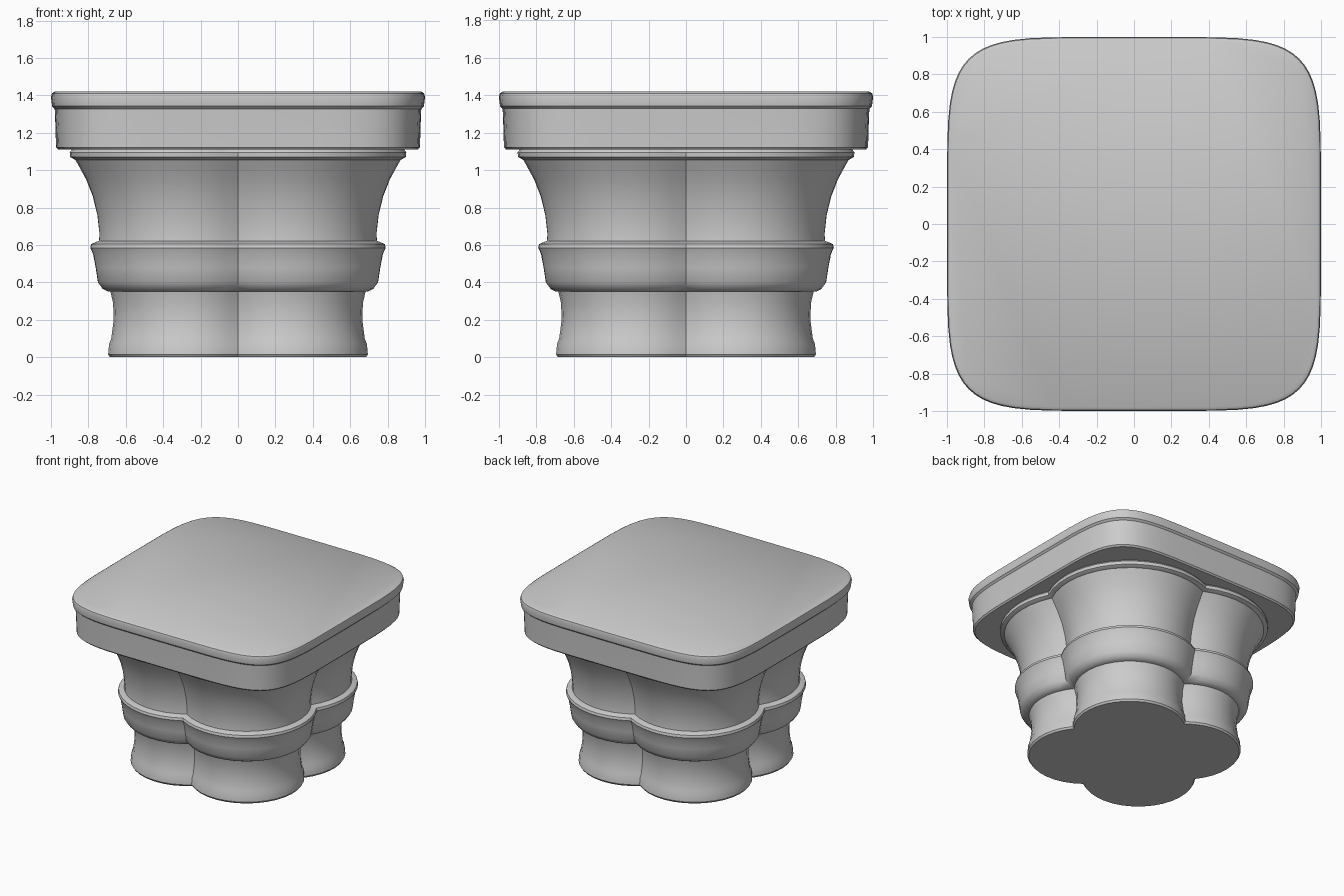
import bpy
import bmesh
import math

cube = bpy.data.objects.get("Cube")
if cube:
    bpy.data.objects.remove(cube, do_unlink=True)

stone = bpy.data.materials.new("grey_stone")
stone.use_nodes = True
GREY = (0.6, 0.6, 0.6, 1.0)
stone.diffuse_color = GREY
stone.node_tree.nodes["Principled BSDF"].inputs["Base Color"].default_value = GREY

LOBE_OFFSET = 0.266   # lobe centres sit on the diagonals


def four_lobes(extent, steps=16):
    """Outline of four merged round shafts reaching out to the given extent."""
    r = extent - LOBE_OFFSET
    end = math.acos(-LOBE_OFFSET / r)
    start = math.pi / 2 - end
    points = []
    for quarter in range(4):
        turn = quarter * math.pi / 2
        for i in range(steps):
            a = start + (end - start) * i / steps
            x = LOBE_OFFSET + r * math.cos(a)
            y = LOBE_OFFSET + r * math.sin(a)
            points.append((x * math.cos(turn) - y * math.sin(turn),
                           x * math.sin(turn) + y * math.cos(turn)))
    return points


def soft_square(extent, steps=64, power=5.6):
    """Square outline with broad rounded corners."""
    def bend(v):
        return math.copysign(abs(v) ** (2 / power), v)
    angles = [2 * math.pi * i / steps for i in range(steps)]
    return [(extent * bend(math.cos(a)), extent * bend(math.sin(a))) for a in angles]


def loft(name, outline, profile):
    """Stack the outline at each (height, extent) and close both ends."""
    bm = bmesh.new()
    rings = [[bm.verts.new((x, y, z)) for x, y in outline(extent)]
             for z, extent in profile]
    for low, high in zip(rings, rings[1:]):
        n = len(low)
        for i in range(n):
            j = (i + 1) % n
            bm.faces.new((low[i], low[j], high[j], high[i]))
    bm.faces.new(rings[0][::-1])
    bm.faces.new(rings[-1])
    bmesh.ops.recalc_face_normals(bm, faces=bm.faces)
    mesh = bpy.data.meshes.new(name)
    bm.to_mesh(mesh)
    bm.free()
    mesh.materials.append(stone)
    obj = bpy.data.objects.new(name, mesh)
    bpy.context.collection.objects.link(obj)
    bpy.ops.object.select_all(action="DESELECT")
    obj.select_set(True)
    bpy.context.view_layer.objects.active = obj
    bpy.ops.object.shade_smooth_by_angle(angle=math.radians(35))
    return obj


# Clustered shaft with a slightly flared foot
loft("shaft", four_lobes, [
    (0.0, 0.685), (0.015, 0.695), (0.07, 0.69), (0.1, 0.678),
    (0.2, 0.665), (0.29, 0.668), (0.36, 0.685)])

# Moulded band around the shaft
loft("band", four_lobes, [
    (0.35, 0.695), (0.365, 0.725), (0.4, 0.75), (0.48, 0.762),
    (0.55, 0.775), (0.585, 0.79), (0.605, 0.785), (0.62, 0.75)])

# Flaring bell
loft("bell", four_lobes, [
    (0.61, 0.745), (0.66, 0.742), (0.76, 0.753), (0.86, 0.777),
    (0.95, 0.812), (1.02, 0.85), (1.06, 0.872)])

# Thin ring under the slab
loft("neck_ring", four_lobes, [
    (1.055, 0.87), (1.07, 0.898), (1.095, 0.9), (1.115, 0.885)])

# Square slab with a lipped top edge
loft("slab", soft_square, [
    (1.11, 0.962), (1.122, 0.973), (1.23, 0.976), (1.328, 0.98),
    (1.342, 0.994), (1.39, 1.0), (1.41, 0.995), (1.42, 0.98)])
